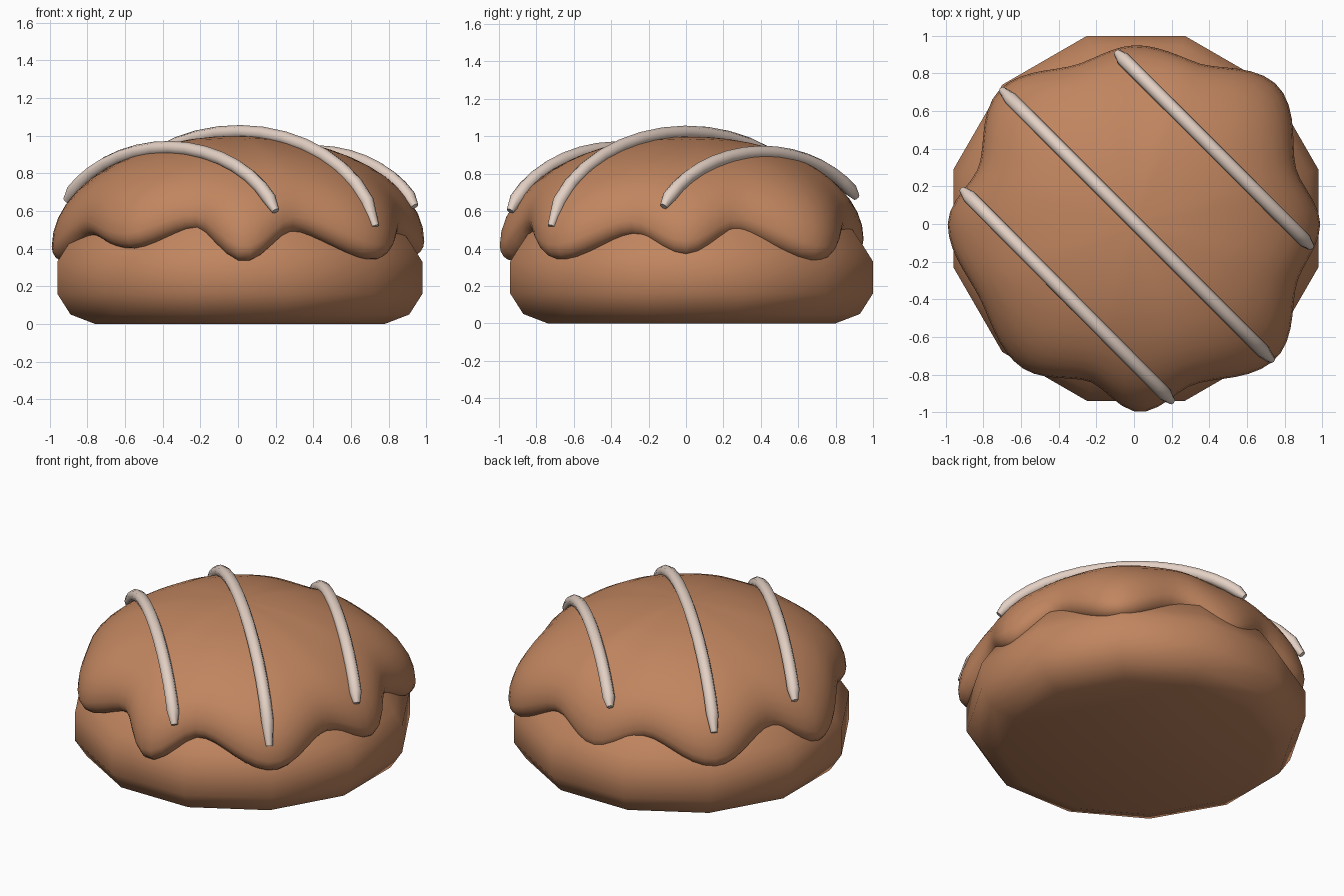
import bpy, math

if "Cube" in bpy.data.objects:
    bpy.data.objects.remove(bpy.data.objects["Cube"])


def material(name, rgb):
    m = bpy.data.materials.new(name)
    m.diffuse_color = (*rgb, 1)
    m.use_nodes = True
    m.node_tree.nodes["Principled BSDF"].inputs["Base Color"].default_value = m.diffuse_color
    return m


crust = material("baked brown", (0.53, 0.235, 0.115))
cream = material("pale cream icing", (0.77, 0.63, 0.55))


def add_rings(name, rings, mat, top=None, bottom=None):
    """Join stacked rings of points, closing ends with a fan or a flat cap."""
    n = len(rings[0])
    verts = [p for ring in rings for p in ring]
    faces = []
    for k in range(len(rings) - 1):
        for i in range(n):
            j = (i + 1) % n
            faces.append((k*n + i, k*n + j, (k+1)*n + j, (k+1)*n + i))
    last = (len(rings) - 1) * n
    if bottom == "flat":
        faces.append(tuple(reversed(range(n))))
    if top == "flat":
        faces.append(tuple(range(last, last + n)))
    elif top is not None:
        verts.append(top)
        faces += [(last + i, last + (i+1) % n, len(verts) - 1) for i in range(n)]
    mesh = bpy.data.meshes.new(name)
    mesh.from_pydata(verts, [], faces)
    mesh.materials.append(mat)
    mesh.shade_smooth()
    obj = bpy.data.objects.new(name, mesh)
    bpy.context.collection.objects.link(obj)
    return obj


# Twelve-sided bun base, profile given as (flat-side radius, height)
profile = [(0.77, 0), (0.90, 0.05), (0.97, 0.16), (0.97, 0.33),
           (0.92, 0.41), (0.86, 0.50), (0.74, 0.60)]
rings = []
for r, z in profile:
    c = r / math.cos(math.pi / 12)
    rings.append([(0.01 + c * math.cos(math.radians(15 + 30*i)),
                   0.03 + c * math.sin(math.radians(15 + 30*i)), z)
                  for i in range(12)])
add_rings("bun_base", rings, crust, top="flat", bottom="flat")

# Scalloped rim of the topping: (angle, radius, lowest height), lobes and dips
rim = [(0, 0.99, 0.36), (18, 0.91, 0.48), (44, 1.06, 0.33), (69, 0.92, 0.48),
       (89, 0.95, 0.37), (109, 0.90, 0.48), (135, 1.01, 0.35), (160, 0.88, 0.48),
       (180, 0.99, 0.33), (206, 0.91, 0.47), (231, 0.97, 0.40), (254, 0.87, 0.50),
       (272, 1.00, 0.33), (290, 0.91, 0.49), (317, 1.04, 0.34), (341, 0.92, 0.47),
       (360, 0.99, 0.36)]


def rim_at(angle):
    for (a0, r0, z0), (a1, r1, z1) in zip(rim, rim[1:]):
        if a0 <= angle <= a1:
            t = (angle - a0) / (a1 - a0)
            t = t * t * (3 - 2 * t)
            return r0 + (r1 - r0) * t, z0 + (z1 - z0) * t


# Domed topping that rolls under at its rim
N, ROLL = 96, 0.08
rings = [[] for _ in range(17)]
for i in range(N):
    a = 360 * i / N
    R, zb = rim_at(a)
    zc = zb + ROLL
    section = [(R - 0.16, zb + 0.05)]
    for k in range(4):                      # rolled lip
        p = math.radians(90 * k / 4)
        section.append((R - 0.07 + 0.07 * math.sin(p), zc - ROLL * math.cos(p)))
    for k in range(12):                     # dome
        p = math.radians(90 * (1 - k / 12))
        section.append((R * math.sin(p), zc + (1 - zc) * math.cos(p)))
    for ring, (r, z) in zip(rings, section):
        ring.append((r * math.cos(math.radians(a)), r * math.sin(math.radians(a)), z))
add_rings("dome_topping", rings, crust, top=(0, 0, 1))


# Piped stripes following the dome diagonally
def stripe(name, start, end, dome_radius):
    n = 16
    pts = []
    for i in range(n + 1):
        t = 0.5 - 0.5 * math.cos(math.pi * i / n)
        t = 0.6 * t + 0.4 * i / n
        x = start[0] + (end[0] - start[0]) * t
        y = start[1] + (end[1] - start[1]) * t
        f = max(0.0, 1 - (x*x + y*y) / dome_radius**2)
        pts.append((x, y, 0.44 + 0.58 * math.sqrt(f)))
    curve = bpy.data.curves.new(name, "CURVE")
    curve.dimensions = "3D"
    curve.bevel_depth = 0.037
    curve.bevel_resolution = 2
    curve.use_fill_caps = True
    spline = curve.splines.new("POLY")
    spline.points.add(n)
    for p, co in zip(spline.points, pts):
        p.co = (*co, 1)
    spline.points[0].radius = spline.points[-1].radius = 0.55
    spline.use_smooth = True
    curve.materials.append(cream)
    obj = bpy.data.objects.new(name, curve)
    bpy.context.collection.objects.link(obj)
    bpy.ops.object.select_all(action="DESELECT")
    obj.select_set(True)
    bpy.context.view_layer.objects.active = obj
    bpy.ops.object.convert(target="MESH")


stripe("icing_stripe_front", (-0.91, 0.18), (0.20, -0.94), 1.0)
stripe("icing_stripe_middle", (-0.70, 0.71), (0.73, -0.72), 1.035)
stripe("icing_stripe_back", (-0.09, 0.91), (0.94, -0.12), 1.0)
